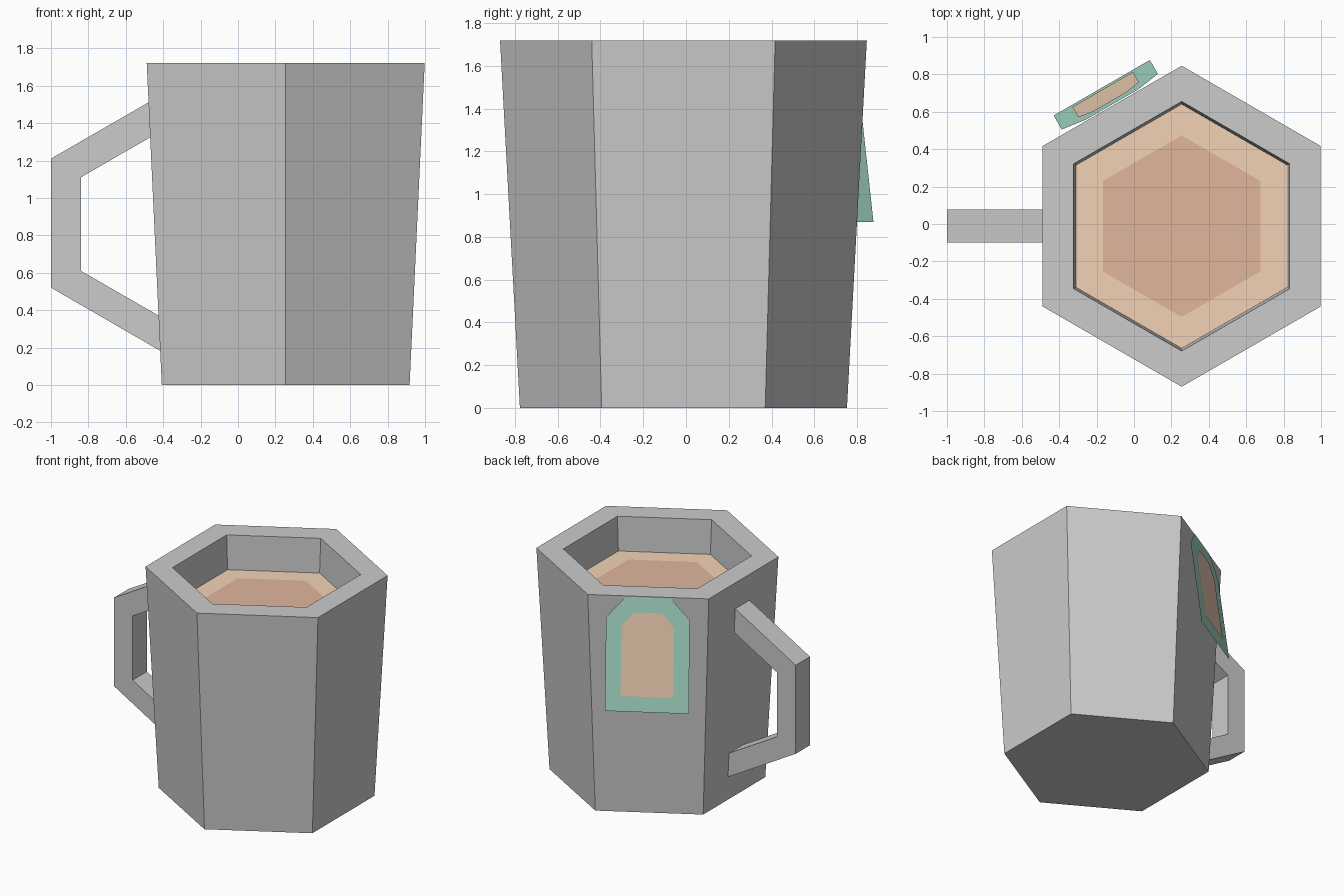
import bpy, bmesh
from math import sin, cos, radians, pi
from mathutils import Vector

if "Cube" in bpy.data.objects:
    bpy.data.objects.remove(bpy.data.objects["Cube"])

CENTRE = Vector((0.255, -0.012, 0))


def material(name, rgb):
    m = bpy.data.materials.new(name)
    m.diffuse_color = (*rgb, 1)
    m.use_nodes = True
    m.node_tree.nodes["Principled BSDF"].inputs["Base Color"].default_value = m.diffuse_color
    return m


def finish(bm, name, mat=None):
    mesh = bpy.data.meshes.new(name)
    bm.to_mesh(mesh)
    bm.free()
    obj = bpy.data.objects.new(name, mesh)
    bpy.context.collection.objects.link(obj)
    if mat:
        mesh.materials.append(mat)
    return obj


def hexagon(bm, r, z):
    return [bm.verts.new(CENTRE + Vector((r * cos(pi / 2 + i * pi / 3), r * sin(pi / 2 + i * pi / 3), z)))
            for i in range(6)]


green = material("tag_green", (0.40, 0.75, 0.60))
tan = material("tan", (0.90, 0.65, 0.47))
brown = material("brown", (0.75, 0.47, 0.34))

# Cup: hexagonal loft from the base, over the rim and down to the inner floor
bm = bmesh.new()
rings = [hexagon(bm, r, z) for r, z in ((0.765, 0), (0.858, 1.72), (0.667, 1.72), (0.582, 0.15))]
for low, high in zip(rings, rings[1:]):
    for i in range(6):
        j = (i + 1) % 6
        bm.faces.new((low[i], low[j], high[j], high[i]))
bm.faces.new(rings[0][::-1])
bm.faces.new(rings[-1])
bmesh.ops.recalc_face_normals(bm, faces=bm.faces)
finish(bm, "cup")

# Drink surface with a darker middle
for name, r, z, mat in (("drink", 0.653, 1.455, tan), ("drink_centre", 0.485, 1.459, brown)):
    bm = bmesh.new()
    bm.faces.new(hexagon(bm, r, z))
    finish(bm, name, mat)

# Handle: angular bracket profile extruded across y, ends sunk into the wall
profile = [(-0.40, 1.556), (-1.0, 1.21), (-1.0, 0.52), (-0.34, 0.139),
           (-0.34, 0.322), (-0.84, 0.61), (-0.84, 1.11), (-0.40, 1.364)]
bm = bmesh.new()
face = bm.faces.new([bm.verts.new((x, -0.098, z)) for x, z in profile])
new = bmesh.ops.extrude_face_region(bm, geom=[face])["geom"]
bmesh.ops.translate(bm, vec=(0, 0.175, 0), verts=[v for v in new if isinstance(v, bmesh.types.BMVert)])
bmesh.ops.recalc_face_normals(bm, faces=bm.faces)
finish(bm, "handle")

# Hanging tag on the back left side: thin sheets leaning against the rim
out = Vector((cos(radians(120)), sin(radians(120)), 0))
side = Vector((cos(radians(30)), sin(radians(30)), 0))


def tag(name, half, half_top, z0, z1, z2, lift, mat):
    bm = bmesh.new()
    outline = [(half, z0), (-half, z0), (-half, z1), (-half_top, z2), (half_top, z2), (half, z1)]
    face = bm.faces.new([bm.verts.new(CENTRE + side * u + out * (0.855 - 0.125 * (z - 0.87) + lift)
                                      + Vector((0, 0, z))) for u, z in outline])
    face.normal_update()
    if face.normal.dot(out) < 0:
        face.normal_flip()
    finish(bm, name, mat)


tag("tag", 0.297, 0.16, 0.87, 1.56, 1.715, 0, green)
tag("tag_panel", 0.187, 0.10, 0.985, 1.50, 1.605, 0.004, tan)
